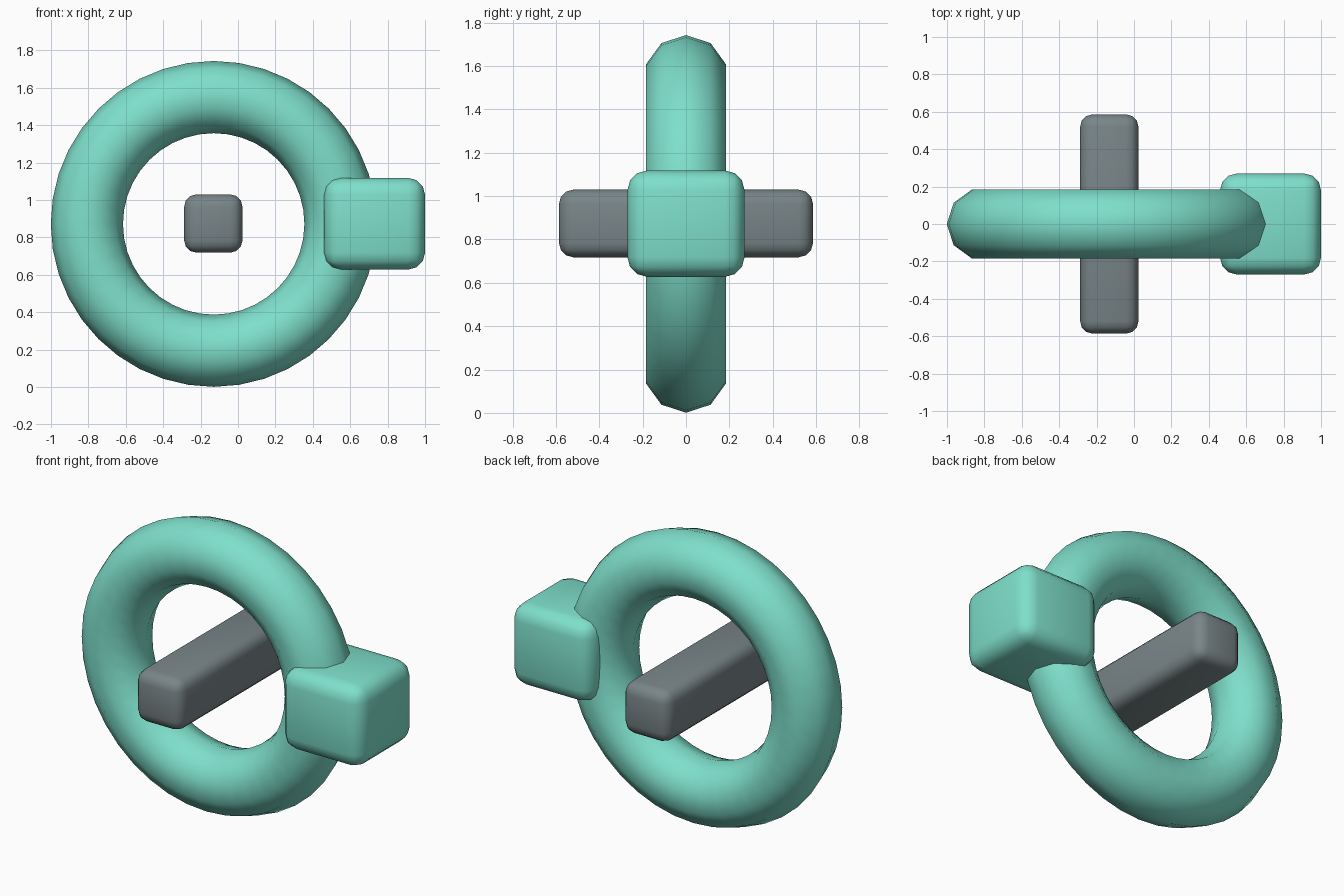
import bpy
import math

if "Cube" in bpy.data.objects:
    bpy.data.objects.remove(bpy.data.objects["Cube"])

CX, CZ = -0.13, 0.872  # shared ring and bar centre


def material(name, rgb):
    m = bpy.data.materials.new(name)
    m.diffuse_color = (*rgb, 1)
    m.use_nodes = True
    m.node_tree.nodes["Principled BSDF"].inputs["Base Color"].default_value = m.diffuse_color
    return m


teal = material("mint_teal", (0.21, 0.74, 0.60))
grey = material("slate_grey", (0.19, 0.235, 0.245))


def rounded_box(name, size, loc, radius, mat):
    bpy.ops.mesh.primitive_cube_add(size=1, location=loc)
    ob = bpy.context.object
    ob.name = name
    ob.scale = size
    bpy.ops.object.transform_apply(location=False, rotation=False, scale=True)
    bev = ob.modifiers.new("rounding", 'BEVEL')
    bev.width = radius
    bev.segments = 3
    bev.limit_method = 'NONE'
    bpy.ops.object.modifier_apply(modifier=bev.name)
    bpy.ops.object.shade_smooth_by_angle(angle=math.radians(40))
    ob.data.materials.append(mat)
    return ob


# Upright ring
bpy.ops.mesh.primitive_torus_add(
    major_radius=0.678, minor_radius=0.193, major_segments=40, minor_segments=10,
    location=(CX, 0, CZ), rotation=(math.pi / 2, 0, 0))
ring = bpy.context.object
ring.name = "ring"
ring.data.materials.append(teal)
bpy.ops.object.shade_smooth()

# Block on the right side of the ring
rounded_box("side_block", (0.54, 0.54, 0.49), (0.73, 0, 0.873), 0.09, teal)

# Bar through the middle of the ring
rounded_box("centre_bar", (0.312, 1.172, 0.312), (CX - 0.002, 0, CZ + 0.002), 0.066, grey)
